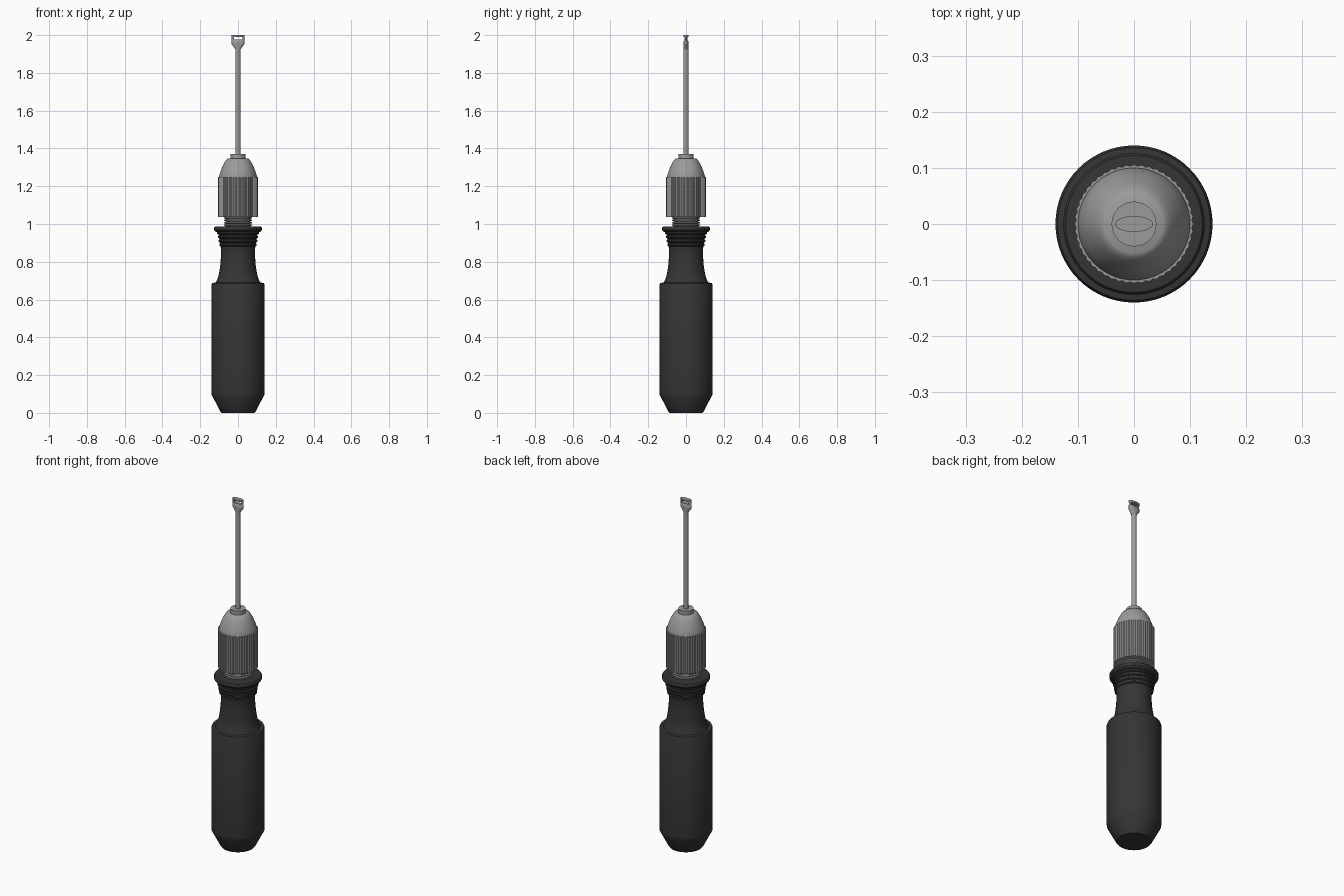
import bpy, bmesh
from math import sin, cos, pi, radians

cube = bpy.data.objects.get("Cube")
if cube:
    bpy.data.objects.remove(cube, do_unlink=True)


def material(name, rgb):
    m = bpy.data.materials.new(name)
    m.use_nodes = True
    m.diffuse_color = (*rgb, 1)
    m.node_tree.nodes["Principled BSDF"].inputs["Base Color"].default_value = (*rgb, 1)
    return m


BLACK = material("black rubber", (0.035, 0.035, 0.035))
STEEL = material("grey steel", (0.33, 0.33, 0.33))


def loft(name, mat, profile, sides=64, flute=0.0, angle=30):
    """Stack closed rings of (x radius, y radius, z); flute alternates the radius."""
    bm = bmesh.new()
    rings = []
    for rx, ry, z in profile:
        ring = []
        for i in range(sides):
            a = 2 * pi * i / sides
            k = 1 - flute * (i % 2)
            ring.append(bm.verts.new((rx * k * cos(a), ry * k * sin(a), z)))
        rings.append(ring)
    for low, high in zip(rings, rings[1:]):
        for i in range(sides):
            j = (i + 1) % sides
            bm.faces.new((low[i], low[j], high[j], high[i]))
    bm.faces.new(rings[0][::-1])
    bm.faces.new(rings[-1])
    mesh = bpy.data.meshes.new(name)
    bm.to_mesh(mesh)
    bm.free()
    obj = bpy.data.objects.new(name, mesh)
    bpy.context.collection.objects.link(obj)
    mesh.materials.append(mat)
    bpy.ops.object.select_all(action='DESELECT')
    obj.select_set(True)
    bpy.context.view_layer.objects.active = obj
    bpy.ops.object.shade_smooth_by_angle(angle=radians(angle))
    return obj


def lathe(name, mat, profile, **kw):
    return loft(name, mat, [(r, r, z) for r, z in profile], **kw)


# Grip with tapered butt and waisted neck
lathe("grip", BLACK, [(0.088, 0), (0.093, 0.006), (0.139, 0.095), (0.14, 0.105),
                      (0.14, 0.68), (0.136, 0.688), (0.118, 0.69), (0.108, 0.71),
                      (0.1, 0.74), (0.094, 0.78), (0.09, 0.83), (0.09, 0.87),
                      (0.096, 0.9), (0.1, 0.93), (0.104, 0.965)])

# Neck ridges, growing towards the flange
for i in range(4):
    z, r = 0.882 + i * 0.021, 0.099 + i * 0.004
    lathe(f"neck_ridge_{i + 1}", BLACK, [(r - 0.006, z), (r, z + 0.004),
                                         (r, z + 0.012), (r - 0.006, z + 0.016)])

lathe("neck_flange", BLACK, [(0.112, 0.957), (0.122, 0.962), (0.126, 0.968),
                             (0.126, 0.98), (0.122, 0.986), (0.11, 0.987)])

# Threaded stud between grip and chuck
thread = [(0.066, 0.98)]
for i in range(4):
    z = 0.988 + i * 0.013
    thread += [(0.066, z), (0.073, z + 0.003), (0.073, z + 0.008), (0.066, z + 0.011)]
lathe("threaded_stud", STEEL, thread)

# Chuck: fluted sleeve, curved nose, collar
lathe("chuck_sleeve", STEEL, [(0.106, 1.036), (0.106, 1.25)], sides=96, flute=0.025, angle=20)
lathe("chuck_nose", STEEL, [(0.1, 1.248), (0.1, 1.254), (0.091, 1.282), (0.08, 1.31),
                            (0.067, 1.333), (0.059, 1.343), (0.052, 1.347)], sides=48)
lathe("chuck_collar", STEEL, [(0.04, 1.34), (0.04, 1.37)], sides=32)

# Needle shaft and flattened tip
lathe("needle_shaft", STEEL, [(0.014, 1.365), (0.014, 1.94)], sides=24)
tip = loft("needle_tip", STEEL, [(0.014, 0.014, 1.925), (0.022, 0.014, 1.937),
                                 (0.033, 0.014, 1.95), (0.034, 0.014, 1.965),
                                 (0.034, 0.009, 1.973), (0.034, 0.009, 1.986),
                                 (0.034, 0.014, 1.993), (0.034, 0.014, 2.0)], sides=32)

# Eye cut through the tip
bpy.ops.mesh.primitive_cube_add(size=1, location=(0.002, 0, 1.983))
cutter = bpy.context.object
cutter.name = "eye_cutter"
cutter.scale = (0.046, 0.1, 0.014)
cutter.hide_render = True
cut = tip.modifiers.new("eye", 'BOOLEAN')
cut.object = cutter
cut.solver = 'EXACT'
bpy.context.view_layer.objects.active = tip
bpy.ops.object.modifier_apply(modifier=cut.name)
bpy.data.objects.remove(cutter, do_unlink=True)
